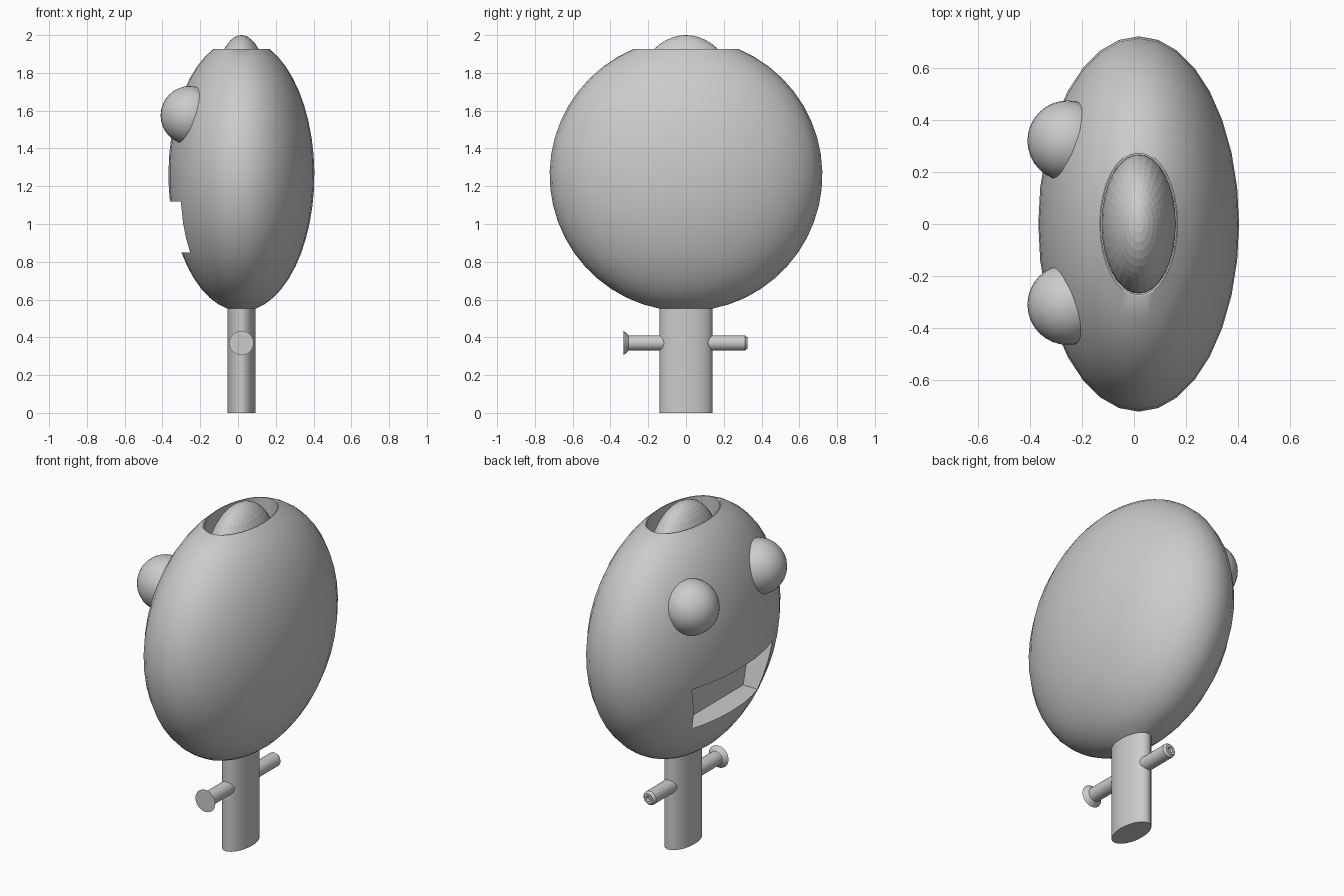
import bpy, bmesh, math
from mathutils import Matrix, Vector

if "Cube" in bpy.data.objects:
    bpy.data.objects.remove(bpy.data.objects["Cube"])

CX = 0.018   # centre line of the body in x


def finish(name, bm, smooth=True):
    bmesh.ops.recalc_face_normals(bm, faces=bm.faces[:])
    me = bpy.data.meshes.new(name)
    bm.to_mesh(me)
    bm.free()
    ob = bpy.data.objects.new(name, me)
    bpy.context.collection.objects.link(ob)
    if smooth:
        smooth_by_angle(ob)
    return ob


def smooth_by_angle(ob):
    bpy.ops.object.select_all(action='DESELECT')
    ob.select_set(True)
    bpy.context.view_layer.objects.active = ob
    bpy.ops.object.shade_smooth_by_angle(angle=math.radians(32))


def lathe(name, profile, segs, matrix, smooth=True):
    """Spin an (r, z) profile whose ends lie on the axis, then transform it."""
    bm = bmesh.new()
    rings = []
    for r, z in profile:
        if r < 1e-6:
            rings.append([bm.verts.new((0, 0, z))] * segs)
        else:
            rings.append([bm.verts.new((r * math.cos(2 * math.pi * i / segs),
                                        r * math.sin(2 * math.pi * i / segs), z))
                          for i in range(segs)])
    for a, b in zip(rings, rings[1:]):
        for i in range(segs):
            j = (i + 1) % segs
            quad = list(dict.fromkeys((a[i], a[j], b[j], b[i])))
            bm.faces.new(quad)
    bmesh.ops.transform(bm, matrix=matrix, verts=bm.verts[:])
    return finish(name, bm, smooth)


# head and neck: one flattened lathe, with an open pit in the crown
R, CZ = 0.722, 1.26
a0 = math.asin(0.14 / R)
a1 = math.pi - math.asin(0.28 / R)
arc = [(R * math.sin(a), CZ - R * math.cos(a))
       for a in (a0 + (a1 - a0) * i / 20 for i in range(21))]
body = [(0, 0), (0.14, 0)] + arc + [(0.272, 1.925), (0.272, 1.65), (0, 1.65)]
squash = Matrix.Translation((CX, 0, 0)) @ Matrix.Diagonal((0.535, 1, 1, 1))
head = lathe("head_and_neck", body, 32, squash, smooth=False)

# open mouth: tapered pocket cut into the -x side
bm = bmesh.new()
outline = [(-0.305, 0.85), (0.305, 0.85), (0.377, 1.12), (-0.377, 1.12)]
back = [bm.verts.new((-0.16, y, z)) for y, z in outline]
front = [bm.verts.new((-0.6, y, z)) for y, z in outline]
bm.faces.new(back)
bm.faces.new(front)
for i in range(4):
    j = (i + 1) % 4
    bm.faces.new((back[i], back[j], front[j], front[i]))
cutter = finish("mouth_cutter", bm, smooth=False)
mod = head.modifiers.new("mouth", 'BOOLEAN')
mod.operation = 'DIFFERENCE'
mod.solver = 'EXACT'
mod.object = cutter
bpy.context.view_layer.objects.active = head
bpy.ops.object.modifier_apply(modifier="mouth")
bpy.data.objects.remove(cutter)
smooth_by_angle(head)

# faceted dome rising out of the crown
dome = [(0.268 * math.sin(math.pi * i / 24), 1.67 - 0.33 * math.cos(math.pi * i / 24))
        for i in range(25)]
dome[0], dome[-1] = (0, 1.34), (0, 2.0)
lathe("crown_dome", dome, 32, squash, smooth=False)

# bulging eyes
for name, y in (("eye_left", 0.32), ("eye_right", -0.31)):
    bm = bmesh.new()
    bmesh.ops.create_uvsphere(bm, u_segments=32, v_segments=16, radius=0.155,
                              matrix=Matrix.Translation((-0.255, y, 1.575)))
    finish(name, bm)

# cross pin through the neck: flared head at -y, chamfered tip at +y
pin = [(0, -0.33), (0.065, -0.33), (0.041, -0.305), (0.041, 0.312),
       (0.03, 0.325), (0.016, 0.325), (0.012, 0.31), (0, 0.31)]
to_y = Matrix.Translation(Vector((CX, 0, 0.37))) @ Matrix.Rotation(math.radians(-90), 4, 'X')
lathe("cross_pin", pin, 24, to_y)
